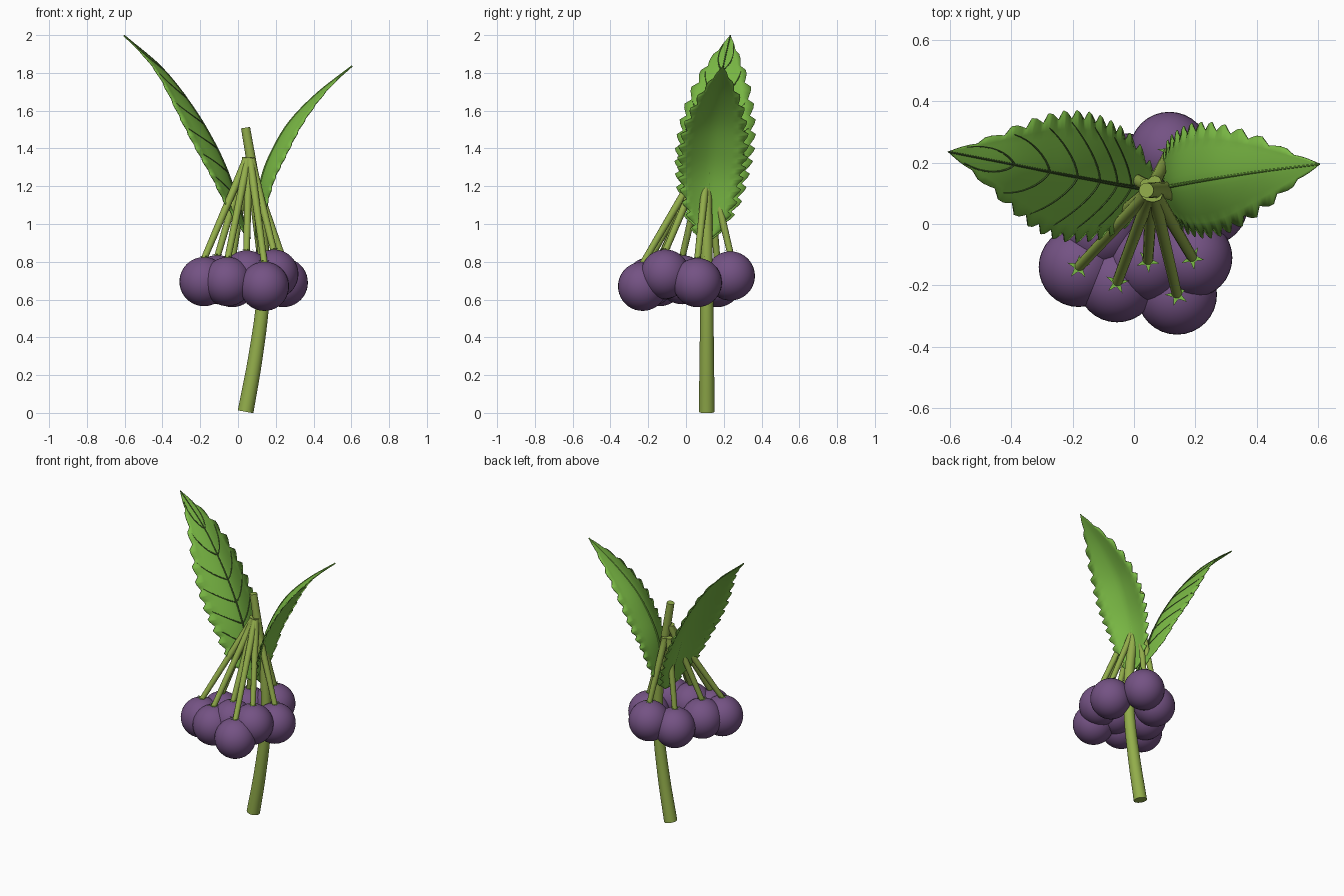
import bpy, bmesh, math
from mathutils import Vector

if "Cube" in bpy.data.objects:
    bpy.data.objects.remove(bpy.data.objects["Cube"])


def material(name, rgb):
    m = bpy.data.materials.new(name)
    m.diffuse_color = (*rgb, 1)
    m.use_nodes = True
    m.node_tree.nodes["Principled BSDF"].inputs["Base Color"].default_value = m.diffuse_color
    return m


LEAF = material("leaf green", (0.20, 0.50, 0.06))
VEIN = material("dark vein green", (0.07, 0.15, 0.03))
STEM = material("stem olive", (0.29, 0.42, 0.07))
BERRY = material("berry purple", (0.175, 0.085, 0.23))


def spline(pts, t):
    """Catmull-Rom point on a path, t in 0..1."""
    n = len(pts) - 1
    i = min(int(t * n), n - 1)
    u = t * n - i
    p1, p2 = Vector(pts[i]), Vector(pts[i + 1])
    p0 = Vector(pts[i - 1]) if i > 0 else 2 * p1 - p2
    p3 = Vector(pts[i + 2]) if i + 2 <= n else 2 * p2 - p1
    return 0.5 * (2 * p1 + (p2 - p0) * u + (2 * p0 - 5 * p1 + 4 * p2 - p3) * u ** 2
                  + (3 * p1 - p0 - 3 * p2 + p3) * u ** 3)


def tube(name, pts, r0, r1, mat, sides=16):
    """Tapered round tube swept along points."""
    bm = bmesh.new()
    pts = [Vector(p) for p in pts]
    rings = []
    for i, p in enumerate(pts):
        d = (pts[min(i + 1, len(pts) - 1)] - pts[max(i - 1, 0)]).normalized()
        a = d.cross(Vector((0, 1, 0))).normalized()
        b = d.cross(a)
        r = r0 + (r1 - r0) * i / (len(pts) - 1)
        rings.append([bm.verts.new(p + r * (a * math.cos(k * math.tau / sides)
                                            + b * math.sin(k * math.tau / sides)))
                      for k in range(sides)])
    for q, s in zip(rings, rings[1:]):
        for k in range(sides):
            j = (k + 1) % sides
            bm.faces.new((q[k], q[j], s[j], s[k]))
    bm.faces.new(rings[0][::-1])
    bm.faces.new(rings[-1])
    return finish(name, bm, mat)


def finish(name, bm, mat, angle=40):
    bmesh.ops.recalc_face_normals(bm, faces=bm.faces)
    me = bpy.data.meshes.new(name)
    bm.to_mesh(me)
    bm.free()
    me.materials.append(mat)
    ob = bpy.data.objects.new(name, me)
    bpy.context.collection.objects.link(ob)
    bpy.context.view_layer.objects.active = ob
    ob.select_set(True)
    bpy.ops.object.shade_smooth_by_angle(angle=math.radians(angle))
    ob.select_set(False)
    return ob


def leaf(name, path, widths, side_veins):
    """Serrated leaf drooping to both sides of its midrib."""
    teeth, per, cols = 14, 4, 6
    rows = teeth * per

    def point(t, s, tooth=0.0):
        p = spline(path, t)
        d = (spline(path, min(t + 0.01, 1)) - spline(path, max(t - 0.01, 0))).normalized()
        flat = Vector((path[-1][0] - path[0][0], path[-1][1] - path[0][1], 0)).normalized()
        across = Vector((-flat.y, flat.x, 0))
        up = d.cross(across).normalized()
        if up.z < 0:
            up = -up
        w = spline([(v, 0, 0) for v in widths], t).x
        droop = 1.9 * w * w * abs(s) ** 1.6
        return p + across * s * (w + tooth) - up * droop, up

    bm = bmesh.new()
    grid = []
    for i in range(rows + 1):
        t = i / rows
        saw = (0.0, 0.4, 0.8, 1.0)[i % per] * 0.03 * min(1, (1 - t) * 5)
        grid.append([bm.verts.new(point(t, c / cols, saw if abs(c) == cols else 0)[0])
                     for c in range(-cols, cols + 1)])
    for a, b in zip(grid, grid[1:]):
        for c in range(2 * cols):
            bm.faces.new((a[c], a[c + 1], b[c + 1], b[c]))
    ob = finish(name, bm, LEAF, 60)
    mod = ob.modifiers.new("thickness", 'SOLIDIFY')
    mod.thickness = 0.005
    mod.offset = 0

    def lifted(t, s):
        p, up = point(t, s)
        return p + up * 0.003

    # Midrib and paired side veins
    tube(name + "_midrib", [lifted(i / 30, 0) for i in range(31)], 0.007, 0.003, VEIN if side_veins else LEAF, 8)
    for k in range(side_veins):
        t0 = 0.2 + 0.125 * k
        for s in (-1, 1):
            pts = [lifted(t0 + 0.13 * (u / 8) ** 1.3, s * 0.95 * u / 8) for u in range(9)]
            tube(name + "_side_vein", pts, 0.004, 0.002, VEIN, 6)


# Main stem, bowed to one side
stem_path = [(0.04, 0.11, 0.006), (0.09, 0.11, 0.28), (0.13, 0.11, 0.58),
             (0.135, 0.11, 0.85), (0.095, 0.11, 1.18), (0.04, 0.11, 1.51)]
tube("main_stem", [spline(stem_path, i / 30) for i in range(31)], 0.042, 0.024, STEM, 24)

# Two leaves
leaf("left_leaf", [(0.06, 0.11, 0.92), (0, 0.12, 1.10), (-0.06, 0.13, 1.28), (-0.14, 0.145, 1.45),
                   (-0.25, 0.165, 1.63), (-0.40, 0.195, 1.82), (-0.605, 0.235, 1.997)],
     (0.03, 0.13, 0.17, 0.185, 0.165, 0.10, 0.0), 6)
leaf("right_leaf", [(0.10, 0.11, 0.93), (0.105, 0.12, 1.09), (0.13, 0.125, 1.25), (0.185, 0.135, 1.39),
                    (0.275, 0.15, 1.54), (0.42, 0.172, 1.69), (0.605, 0.195, 1.835)],
     (0.03, 0.11, 0.145, 0.16, 0.145, 0.09, 0.0), 0)

# Berry cluster: each has a stalk and a small star-shaped calyx
R = 0.13
berries = [(-0.18, -0.14, 0.695), (-0.055, -0.19, 0.695), (0.14, -0.23, 0.67),
           (0.19, -0.11, 0.735), (0.045, -0.12, 0.73), (0.24, 0.06, 0.69),
           (0.115, 0.235, 0.725), (-0.03, 0.165, 0.69), (-0.11, -0.02, 0.705)]
for x, y, z in berries:
    bm = bmesh.new()
    bmesh.ops.create_uvsphere(bm, u_segments=32, v_segments=20, radius=R)
    bmesh.ops.translate(bm, verts=bm.verts, vec=(x, y, z))
    finish("berry", bm, BERRY)

    foot = Vector((x, y, z + R - 0.01))
    out = Vector((x - 0.07, y - 0.11, 0)).normalized()
    top = Vector((0.06, 0.115, 1.34 if y < 0 else 1.26)) + out * 0.022
    tube("berry_stalk", [foot.lerp(top, u / 6) for u in range(6)] + [top, top + Vector((0, 0, 0.015))],
         0.017, 0.022, STEM, 12)

    bm = bmesh.new()
    hub = bm.verts.new((x, y, z + R + 0.003))
    ring = []
    for k in range(10):
        r, a = (0.014, 0.04)[k % 2], k * math.tau / 10 + x * 9
        ring.append(bm.verts.new((x + r * math.cos(a), y + r * math.sin(a), z + R + (0.003, 0.007)[k % 2])))
    for k in range(10):
        bm.faces.new((hub, ring[k], ring[(k + 1) % 10]))
    finish("calyx", bm, LEAF)
